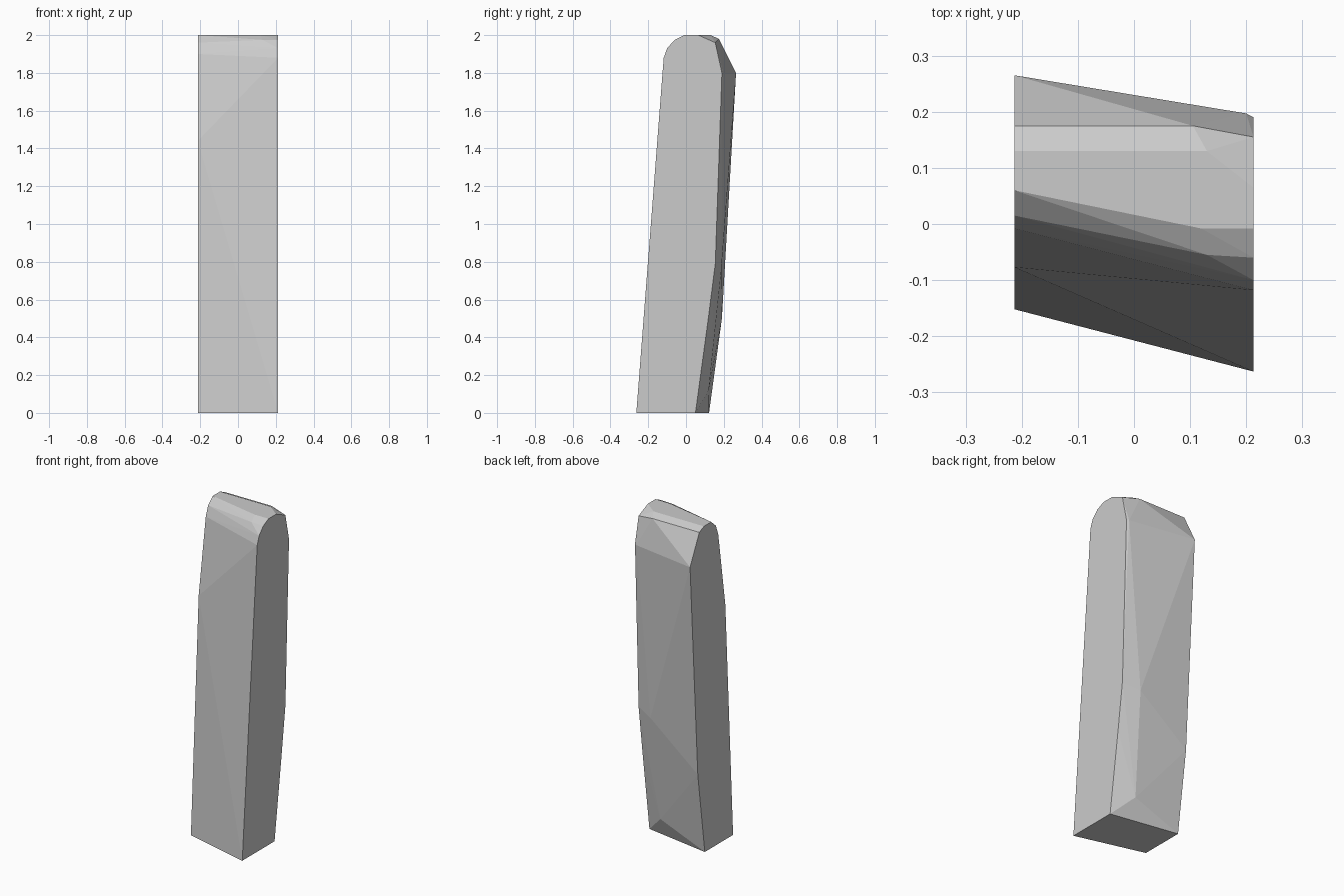
import bpy
import bmesh

cube = bpy.data.objects.get("Cube")
if cube:
    bpy.data.objects.remove(cube, do_unlink=True)

HALF_WIDTH = 0.213

# Flat side outlines as (y, z), running from front foot over the top to back foot
right_side = [(-0.152, 0), (-0.077, 1.44), (-0.008, 1.9), (0.015, 1.96),
              (0.06, 2), (0.13, 2), (0.175, 1.98), (0.265, 1.8),
              (0.19, 0.5), (0.122, 0)]
left_side = [(-0.263, 0), (-0.118, 1.88), (-0.1, 1.93), (-0.06, 1.975),
             (-0.008, 2), (0.065, 2), (0.155, 1.96), (0.19, 1.8),
             (0.155, 0.79), (0.118, 0.5), (0.05, 0)]

# Chamfer corners between the back and the left side, and along the crown
back_ridge = [(0.09, 0.12, 0.12), (0.08, 0.172, 0.6), (0.11, 0.187, 0.76),
              (0.2, 0.197, 1.8), (0.13, 0.2, 1.83)]
crown = [(0.105, 0.175, 1.98), (0.13, 0.13, 2), (0.12, -0.008, 2),
         (0.13, -0.055, 1.975)]

points = [(-HALF_WIDTH, y, z) for y, z in right_side]
points += [(HALF_WIDTH, y, z) for y, z in left_side]
points += back_ridge + crown

# Faceted slab wrapped around the outlines
bm = bmesh.new()
for p in points:
    bm.verts.new(p)
bmesh.ops.convex_hull(bm, input=bm.verts[:])
loose = [v for v in bm.verts if not v.link_faces]
bmesh.ops.delete(bm, geom=loose, context='VERTS')
bmesh.ops.dissolve_limit(bm, angle_limit=0.01, verts=bm.verts[:], edges=bm.edges[:])
bmesh.ops.recalc_face_normals(bm, faces=bm.faces[:])
mesh = bpy.data.meshes.new("stone_slab")
bm.to_mesh(mesh)
bm.free()
slab = bpy.data.objects.new("stone_slab", mesh)
bpy.context.collection.objects.link(slab)

# Plain grey stone
grey = (0.6, 0.6, 0.6, 1)
stone = bpy.data.materials.new("grey_stone")
stone.use_nodes = True
stone.diffuse_color = grey
stone.node_tree.nodes["Principled BSDF"].inputs["Base Color"].default_value = grey
mesh.materials.append(stone)
